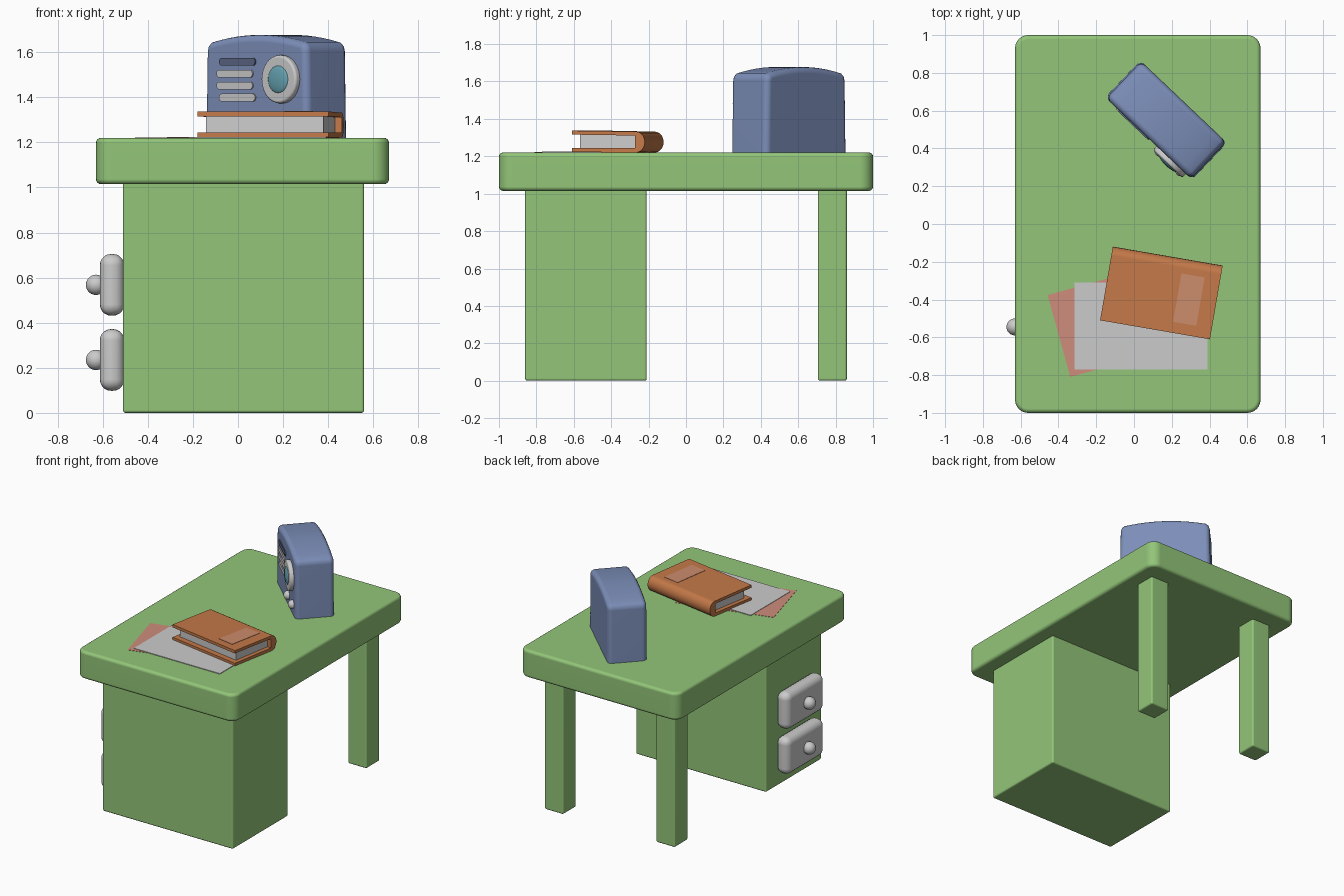
import bpy, bmesh, math
from mathutils import Matrix

if "Cube" in bpy.data.objects:
    bpy.data.objects.remove(bpy.data.objects["Cube"])

GREEN = (0.29, 0.56, 0.19)
BLUE = (0.20, 0.27, 0.48)
DARK_BLUE = (0.10, 0.13, 0.23)
TEAL = (0.13, 0.36, 0.43)
ORANGE = (0.55, 0.19, 0.065)
PINK = (0.62, 0.27, 0.20)
LABEL = (0.60, 0.26, 0.15)
mats = {}


def finish(bm, name, frame, color):
    bmesh.ops.recalc_face_normals(bm, faces=bm.faces[:])
    me = bpy.data.meshes.new(name)
    bm.to_mesh(me)
    bm.free()
    ob = bpy.data.objects.new(name, me)
    bpy.context.collection.objects.link(ob)
    ob.matrix_world = frame
    if color:
        if color not in mats:
            mats[color] = bpy.data.materials.new("paint_%d" % len(mats))
            mats[color].diffuse_color = (*color, 1)
        me.materials.append(mats[color])
    bpy.ops.object.select_all(action='DESELECT')
    ob.select_set(True)
    bpy.context.view_layer.objects.active = ob
    bpy.ops.object.shade_smooth_by_angle(angle=math.radians(35))
    wn = ob.modifiers.new("even_shading", 'WEIGHTED_NORMAL')
    wn.keep_sharp = True
    return ob


def prism(name, pts, z0, z1, frame=Matrix(), color=None, bevel=0, seg=3):
    """Outline extruded from z0 to z1, hard edges rounded."""
    bm = bmesh.new()
    face = bm.faces.new([bm.verts.new((x, y, z0)) for x, y in pts])
    ext = bmesh.ops.extrude_face_region(bm, geom=[face], use_keep_orig=True)
    for v in ext["geom"]:
        if isinstance(v, bmesh.types.BMVert):
            v.co.z = z1
    bmesh.ops.recalc_face_normals(bm, faces=bm.faces[:])
    if bevel:
        edges = [e for e in bm.edges if e.calc_face_angle(0) > math.radians(40)]
        bmesh.ops.bevel(bm, geom=edges, offset=bevel, offset_type='OFFSET', segments=seg,
                        profile=0.5, affect='EDGES', clamp_overlap=True)
    return finish(bm, name, frame, color)


def rect(x0, x1, y0, y1):
    return [(x0, y0), (x1, y0), (x1, y1), (x0, y1)]


def round_rect(x0, x1, y0, y1, r, n=6):
    pts = []
    for k, (cx, cy) in enumerate(rect(x0 + r, x1 - r, y0 + r, y1 - r)):
        for i in range(n + 1):
            a = math.pi * (1 + k / 2) + math.pi / 2 * i / n
            pts.append((cx + r * math.cos(a), cy + r * math.sin(a)))
    return pts


def circle(cx, cy, r, n=32):
    return [(cx + r * math.cos(2 * math.pi * i / n), cy + r * math.sin(2 * math.pi * i / n))
            for i in range(n)]


def ball(name, frame, r, scale=(1, 1, 1), color=None):
    bm = bmesh.new()
    bmesh.ops.create_uvsphere(bm, u_segments=24, v_segments=14, radius=r)
    bmesh.ops.scale(bm, vec=scale, verts=bm.verts[:])
    return finish(bm, name, frame, color)


T = Matrix.Translation


def rot(deg, axis='Z'):
    return Matrix.Rotation(math.radians(deg), 4, axis)


# Desk: top, drawer cabinet, two back legs
prism("desk_top", round_rect(-0.63, 0.67, -1, 1, 0.07), 1.015, 1.22, color=GREEN, bevel=0.022, seg=4)
prism("cabinet", rect(-0.51, 0.56, -0.86, -0.21), 0, 1.03, color=GREEN, bevel=0.012)
for side, x in (("left", -0.51), ("right", 0.405)):
    prism(side + "_leg", rect(x, x + 0.155, 0.705, 0.86), 0, 1.03, color=GREEN, bevel=0.012)

# Drawer fronts with knobs on the left side
for side, z in (("lower", 0.235), ("upper", 0.568)):
    prism(side + "_drawer", rect(-0.613, -0.505, -0.76, -0.32), z - 0.137, z + 0.137,
          bevel=0.05, seg=5)
    ball(side + "_drawer_knob", T((-0.63, -0.545, z)), 0.045)

# Loose papers
prism("pink_paper", rect(-0.35, 0.35, -0.225, 0.225), 0, 0.003,
      T((-0.06, -0.50, 1.219)) @ rot(15.4), PINK)
prism("grey_paper", rect(-0.315, 0.39, -0.77, -0.31), 1.22, 1.225)

# Book: cover profile in local (depth, height), extruded along the book's length
book = T((0.145, -0.365, 1.22)) @ rot(-9.8) @ rot(90) @ rot(90, 'X')
spine = [(0.15 + 0.048 * math.cos(a), 0.056 + 0.056 * math.sin(a))
         for a in (math.pi * (i / 10 - 0.5) for i in range(11))]
cover = [(-0.198, 0.003)] + spine + [(-0.198, 0.117), (-0.198, 0.096), (0.145, 0.091),
                                     (0.145, 0.023), (-0.198, 0.023)]
prism("book_cover", cover, -0.295, 0.295, book, ORANGE)
prism("book_pages", [(-0.158, 0.02), (0.147, 0.02), (0.147, 0.094), (-0.158, 0.098)],
      -0.265, 0.265, book)
prism("book_label", [(-0.14, 0.112), (0.12, 0.110), (0.12, 0.1145), (-0.14, 0.1185)],
      0.087, 0.212, book, LABEL)

# Radio body: local x across the face, y up, z out of the face
radio = T((0.17, 0.55, 1.22)) @ rot(-43.5) @ rot(90, 'X')
half = [(0.317, -0.04), (0.309, 0.385), (0.302, 0.41), (0.285, 0.425)]
arch = [(u, 0.457 - 0.032 * (u / 0.285) ** 2) for u in (0.285 * (1 - i / 6) for i in range(1, 12))]
prism("radio_body", half + arch + [(-x, y) for x, y in reversed(half)], -0.135, 0.135,
      radio, BLUE, bevel=0.032, seg=4)

# Radio dial, grille bars and tuning knobs
prism("dial_ring", circle(0.165, 0.26, 0.107), 0.12, 0.163, radio, bevel=0.012)
ball("dial_glass", radio @ T((0.165, 0.26, 0.16)), 0.062, (1, 1, 0.25), TEAL)
for i, (u, col) in enumerate(((-0.106, DARK_BLUE), (-0.122, None), (-0.122, None), (-0.106, None))):
    y = 0.338 - 0.053 * i
    prism("grille_bar_%d" % (i + 1), round_rect(u - 0.11, u + 0.11, y - 0.017, y + 0.017, 0.0165),
          0.125, 0.142, radio, col)
for side, u in (("left", 0.09), ("right", 0.24)):
    ball(side + "_tuning_knob", radio @ T((u, 0.078, 0.138)), 0.032)

for m in bpy.data.materials:
    if m.users and not m.is_grease_pencil:
        m.use_nodes = True
        m.node_tree.nodes["Principled BSDF"].inputs["Base Color"].default_value = m.diffuse_color
